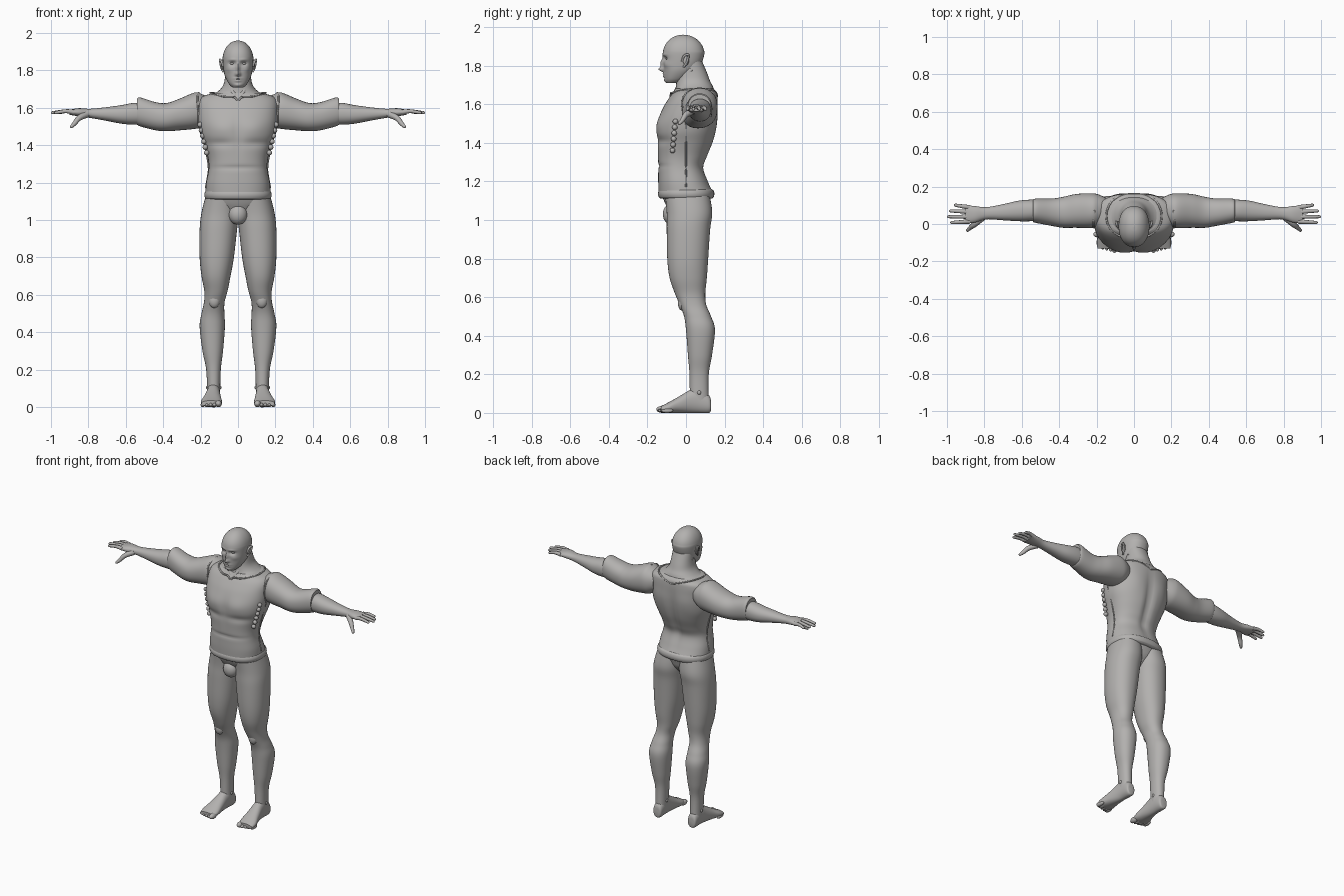
import bpy, bmesh, math
from mathutils import Vector

if "Cube" in bpy.data.objects:
    bpy.data.objects.remove(bpy.data.objects["Cube"])

grey = bpy.data.materials.new("warm grey")
grey.use_nodes = True
colour = (.45, .44, .43, 1)
grey.diffuse_color = colour
grey.node_tree.nodes["Principled BSDF"].inputs["Base Color"].default_value = colour


def finish(name, bm, mirror):
    """Turn a bmesh into a smooth grey object, optionally mirrored to the other side."""
    bmesh.ops.recalc_face_normals(bm, faces=bm.faces)
    mesh = bpy.data.meshes.new(name)
    bm.to_mesh(mesh)
    bm.free()
    obj = bpy.data.objects.new(name, mesh)
    bpy.context.collection.objects.link(obj)
    mesh.materials.append(grey)
    for other in bpy.context.selected_objects:
        other.select_set(False)
    bpy.context.view_layer.objects.active = obj
    obj.select_set(True)
    bpy.ops.object.shade_smooth_by_angle(angle=math.radians(50))
    if mirror:
        obj.modifiers.new("Mirror", "MIRROR").use_mirror_merge = False


def blend(keys, steps):
    """Smooth Catmull-Rom samples through a list of key tuples."""
    samples = []
    for k in range((len(keys) - 1) * steps + 1):
        i = min(k // steps, len(keys) - 2)
        u = k / steps - i
        near = [keys[max(0, min(len(keys) - 1, i + n))] for n in (-1, 0, 1, 2)]
        samples.append([b + u / 2 * (c - a + u * (2 * a - 5 * b + 4 * c - d + u * (3 * (b - c) + d - a)))
                        for a, b, c, d in zip(*near)])
    return samples


def skin(bm, rings):
    """Join closed rings of points with faces and cap both ends."""
    rings = [[bm.verts.new(point) for point in ring] for ring in rings]
    for low, high in zip(rings, rings[1:]):
        for j in range(len(low)):
            bm.faces.new((low[j - 1], low[j], high[j], high[j - 1]))
    bm.faces.new(rings[0])
    bm.faces.new(rings[-1])


def section(**sides):
    """One cross-section: position along the part, then its two pairs of sides."""
    return tuple(sides.values())


def level(z, half, front, back):
    """A cross-section centred on the middle of the body."""
    return section(z=z, right=-half, left=half, front=front, back=back)


def loft(name, axis, rows, power=2.2, steps=6, segments=48, shape=None, mirror=False):
    """Skin rounded cross-sections along one axis."""
    rings = []
    for t, a_low, a_high, b_low, b_high in blend(rows, steps):
        ring = []
        for j in range(segments):
            angle = math.tau * j / segments
            c, s = (math.copysign(abs(f) ** (2 / power), f) for f in (math.cos(angle), math.sin(angle)))
            a = (a_low + a_high + c * (a_high - a_low)) / 2
            b = (b_low + b_high + s * (b_high - b_low)) / 2
            point = Vector({"X": (t, a, b), "Y": (a, t, b), "Z": (a, b, t)}[axis])
            if shape:
                point.y += shape(point, s)
            ring.append(point)
        rings.append(ring)
    bm = bmesh.new()
    skin(bm, rings)
    finish(name, bm, mirror)


def relief(front, back=()):
    """Soft symmetric bumps, each given by x, z, spread in x, spread in z and height."""
    def shape(point, s):
        total = 0
        for x, z, wide, tall, height in (front if s < 0 else back):
            fall = ((abs(point.x) - x) / wide) ** 2 + ((point.z - z) / tall) ** 2
            total += height * math.exp(-fall)
        return total * max(-1, min(1, 2 * s))
    return shape


def ball(name, centre, radii, mirror=False):
    bm = bmesh.new()
    bmesh.ops.create_uvsphere(bm, u_segments=24, v_segments=16, radius=1)
    bmesh.ops.scale(bm, vec=radii, verts=bm.verts)
    bmesh.ops.translate(bm, vec=centre, verts=bm.verts)
    finish(name, bm, mirror)


def strand(name, points, thick, thin=None, mirror=True):
    """Round strand through a few points, tapering from thick to thin, with a rounded tip."""
    path = [Vector(p) for p in blend(points, 6)]
    radii = [thick + ((thin or thick) - thick) * k / (len(path) - 1) for k in range(len(path))]
    tip, radius = path[-1], radii[-1]
    onward = (tip - path[-2]).normalized()
    for reach in (.5, .8, .95):
        path.append(tip + onward * radius * reach)
        radii.append(radius * math.sqrt(1 - reach * reach))
    rings = []
    for k, (centre, radius) in enumerate(zip(path, radii)):
        turn = (path[min(k + 1, len(path) - 1)] - path[max(k - 1, 0)]).to_track_quat("Z", "Y")
        rings.append([centre + turn @ Vector((math.cos(a), math.sin(a), 0)) * radius
                      for a in (math.tau * j / 12 for j in range(12))])
    bm = bmesh.new()
    skin(bm, rings)
    finish(name, bm, mirror)


# Head: jaw sections below a domed skull, with a modelled face
jaw = [level(z=1.71, half=.03, front=-.1, back=-.04), level(z=1.73, half=.05, front=-.11, back=0),
       level(z=1.77, half=.07, front=-.114, back=.05), level(z=1.81, half=.078, front=-.117, back=.08)]
skull = []
for k in range(8):
    rise, spread = math.sin(k / 7 * 1.55), math.cos(k / 7 * 1.55)
    skull.append(level(z=1.86 + .1 * rise, half=.082 * spread,
                       front=-.015 - .105 * spread, back=-.015 + .11 * spread))
nose_tip = (0, 1.78, .012, .012, .024)
nose_bridge = (0, 1.81, .009, .025, .016)
eye_socket = (.03, 1.837, .018, .011, -.015)
brow = (.03, 1.857, .025, .008, .004)
cheek = (.05, 1.805, .018, .016, .005)
upper_lip = (0, 1.757, .02, .005, .008)
lower_lip = (0, 1.744, .016, .005, .008)
chin = (0, 1.72, .02, .01, .007)
loft("head", "Z", jaw + skull, steps=9, segments=96,
     shape=relief([nose_tip, nose_bridge, eye_socket, brow, cheek, upper_lip, lower_lip, chin]))
ball("eye", centre=(.031, -.094, 1.838), radii=(.013, .011, .008), mirror=True)
ball("ear", centre=(.083, 0, 1.83), radii=(.008, .016, .03), mirror=True)
strand("ear_rim", [(.08, -.02, 1.82), (.09, -.01, 1.85), (.096, .012, 1.855), (.09, .005, 1.82),
                   (.08, -.01, 1.795)], thick=.006)

# Neck widening into the shoulder slope
loft("neck", "Z", [
    level(z=1.6, half=.18, front=-.05, back=.14), level(z=1.66, half=.15, front=-.055, back=.145),
    level(z=1.69, half=.105, front=-.052, back=.14), level(z=1.72, half=.08, front=-.05, back=.125),
    level(z=1.76, half=.07, front=-.045, back=.11), level(z=1.82, half=.066, front=-.035, back=.085)])
strand("neck_muscle", [(.06, .03, 1.78), (.045, -.02, 1.72), (.015, -.055, 1.66)], thick=.012)

# Shirt body with chest, ribs, spine hollow and shoulder blades
chest = (.085, 1.49, .07, .05, .01)
breastbone = (0, 1.45, .02, .1, -.006)
rib_edge = (.1, 1.41, .08, .02, -.008)
waist_crease = (0, 1.28, .14, .01, -.006)
spine = (0, 1.4, .025, .17, -.018)
shoulder_blade = (.1, 1.53, .06, .07, .006)
loft("shirt_body", "Z", [
    level(z=1.15, half=.174, front=-.142, back=.138), level(z=1.2, half=.17, front=-.144, back=.115),
    level(z=1.27, half=.157, front=-.144, back=.092), level(z=1.33, half=.16, front=-.146, back=.112),
    level(z=1.4, half=.18, front=-.149, back=.14), level(z=1.46, half=.202, front=-.15, back=.155),
    level(z=1.52, half=.212, front=-.142, back=.162), level(z=1.58, half=.214, front=-.12, back=.164),
    level(z=1.63, half=.212, front=-.09, back=.164), level(z=1.66, half=.19, front=-.068, back=.16),
    level(z=1.68, half=.13, front=-.055, back=.145)], segments=72, power=2.35,
    shape=relief([chest, breastbone, rib_edge, waist_crease], [spine, shoulder_blade]))

# Collar edge dipping to a notch in front, side seams and ruffled panel edges
strand("collar_edge", [(0, -.08, 1.63), (.02, -.078, 1.657), (.07, -.068, 1.66), (.13, -.02, 1.672),
                       (.148, .05, 1.68), (.12, .12, 1.677), (.06, .155, 1.66), (0, .16, 1.64)], thick=.005)
strand("side_seam", [(.174, 0, 1.17), (.158, 0, 1.28), (.18, 0, 1.4), (.21, 0, 1.5)], thick=.004)
for i in range(6):
    ball(f"side_ruffle_{i + 1}", centre=(.168 + .007 * i, -.07 + .003 * i, 1.36 + .03 * i),
         radii=(.014, .014, .014), mirror=True)

# Rolled hem round the waist
hem = []
for k in range(9):
    swell = math.sin(math.pi * k / 8) ** .5
    hem.append(level(z=1.11 + .05 * k / 8, half=.166 + .014 * swell,
                     front=-.13 - .015 * swell, back=.133 + .014 * swell))
loft("waist_hem", "Z", hem, segments=64, power=2.35)

# Sleeve with turned cuff
loft("sleeve", "X", [
    section(x=.15, front=.02, back=.14, low=1.53, high=1.65),
    section(x=.19, front=-.01, back=.158, low=1.5, high=1.672),
    section(x=.23, front=-.022, back=.164, low=1.488, high=1.682),
    section(x=.31, front=-.02, back=.16, low=1.48, high=1.65),
    section(x=.38, front=-.02, back=.145, low=1.475, high=1.626),
    section(x=.44, front=-.01, back=.136, low=1.48, high=1.63),
    section(x=.52, front=.005, back=.136, low=1.5, high=1.655),
    section(x=.54, front=.01, back=.13, low=1.51, high=1.65)], mirror=True)
strand("shoulder_seam", [(.21, .075, 1.68), (.217, 0, 1.655), (.213, -.02, 1.59), (.21, 0, 1.51)], thick=.005)

# Forearm running into the palm
loft("forearm", "X", [
    section(x=.48, front=.02, back=.125, low=1.515, high=1.62),
    section(x=.55, front=.015, back=.13, low=1.51, high=1.627),
    section(x=.62, front=.015, back=.124, low=1.515, high=1.615),
    section(x=.7, front=.02, back=.106, low=1.53, high=1.604),
    section(x=.79, front=.025, back=.09, low=1.546, high=1.595),
    section(x=.85, front=.008, back=.096, low=1.554, high=1.598),
    section(x=.9, front=.005, back=.1, low=1.563, high=1.59)], mirror=True)

# Fingers fanning out, and the thumb pointing forward and down
for i, (finger, tip) in enumerate(dict(index=.975, middle=.992, ring=.98, little=.955).items()):
    y, fan = .014 + .025 * i, .006 * (i - 1)
    strand(finger + "_finger", [(.88, y, 1.577), (.92, y + fan / 2, 1.582), (tip, y + fan, 1.574)],
           thick=.013, thin=.008)
strand("thumb", [(.81, .035, 1.565), (.85, 0, 1.545), (.875, -.02, 1.515), (.89, -.034, 1.5)],
       thick=.019, thin=.008)

# Hips and legs
loft("hips", "Z", [
    level(z=1, half=.04, front=-.07, back=.06), level(z=1.05, half=.11, front=-.09, back=.1),
    level(z=1.09, half=.165, front=-.11, back=.115), level(z=1.14, half=.17, front=-.13, back=.13)])
ball("groin", centre=(0, -.075, 1.03), radii=(.05, .045, .055))
loft("leg", "Z", [
    section(z=.06, inner=.096, outer=.164, front=.02, back=.118),
    section(z=.2, inner=.092, outer=.17, front=.018, back=.118),
    section(z=.3, inner=.08, outer=.19, front=.01, back=.135),
    section(z=.43, inner=.07, outer=.205, front=0, back=.15),
    section(z=.5, inner=.073, outer=.195, front=-.01, back=.13),
    section(z=.56, inner=.072, outer=.182, front=-.033, back=.105),
    section(z=.62, inner=.056, outer=.18, front=-.058, back=.1),
    section(z=.7, inner=.04, outer=.195, front=-.085, back=.108),
    section(z=.8, inner=.022, outer=.205, front=-.097, back=.115),
    section(z=.95, inner=.005, outer=.205, front=-.1, back=.125),
    section(z=1.04, inner=-.005, outer=.195, front=-.1, back=.136),
    section(z=1.14, inner=-.01, outer=.17, front=-.11, back=.12)], mirror=True)
ball("kneecap", centre=(.127, -.02, .57), radii=(.03, .022, .04), mirror=True)

# Bare foot with toes
loft("foot", "Y", [
    section(y=.13, inner=.115, outer=.145, low=.02, high=.05),
    section(y=.12, inner=.1, outer=.16, low=0, high=.09),
    section(y=.06, inner=.096, outer=.165, low=0, high=.13),
    section(y=.02, inner=.095, outer=.17, low=0, high=.118),
    section(y=-.04, inner=.09, outer=.184, low=0, high=.083),
    section(y=-.09, inner=.086, outer=.198, low=0, high=.055),
    section(y=-.13, inner=.095, outer=.195, low=.005, high=.035)], mirror=True)
for i in range(5):
    size = .012 if i else .018
    ball(f"toe_{i + 1}", centre=(.104 + .021 * i, -.122 + .006 * i, size), radii=(size, .032, size), mirror=True)
ball("ankle_bone", centre=(.13, .068, .105), radii=(.042, .018, .02), mirror=True)
